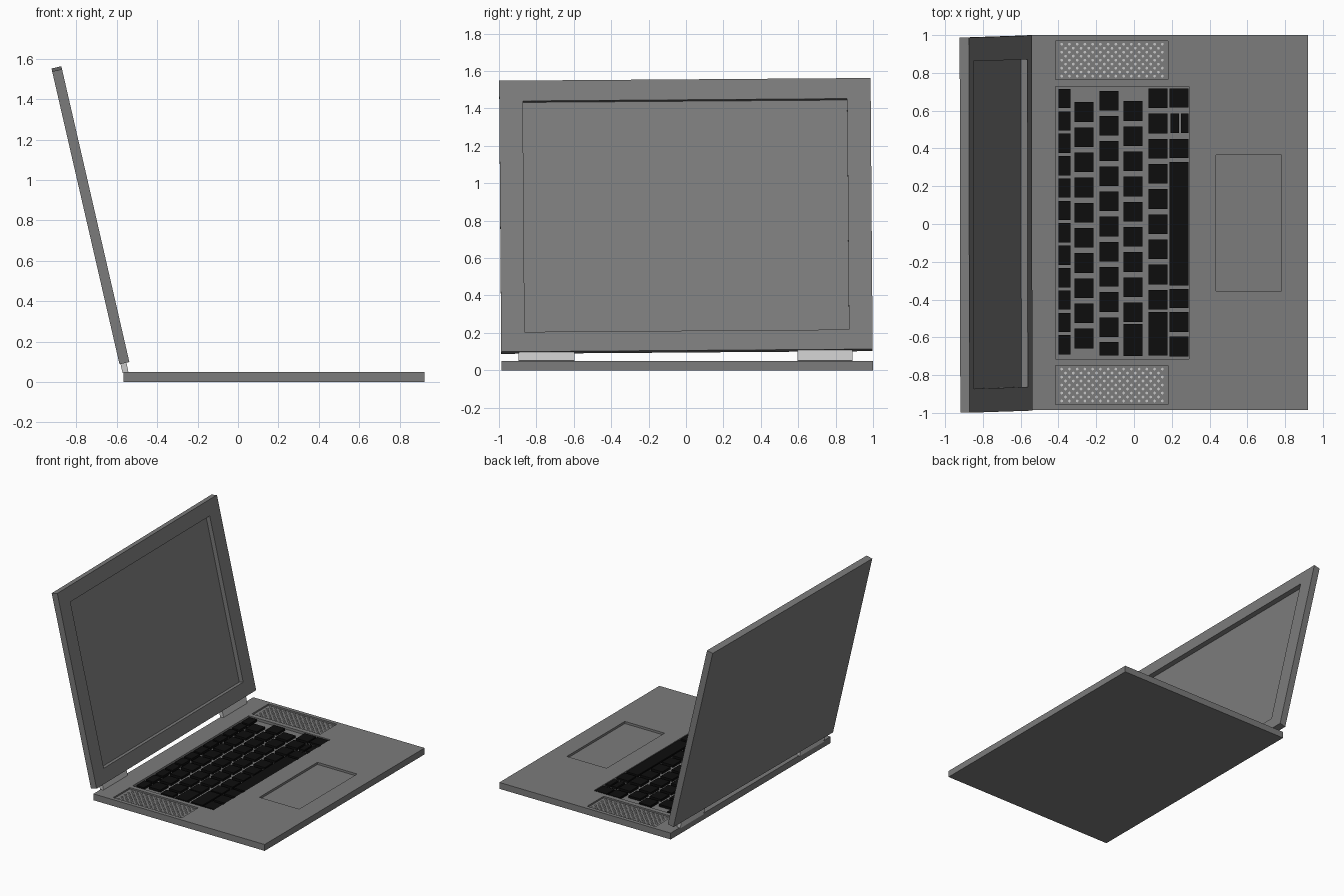
import bpy, bmesh, math
from mathutils import Matrix, Vector

if "Cube" in bpy.data.objects:
    bpy.data.objects.remove(bpy.data.objects["Cube"])


def material(name, v):
    m = bpy.data.materials.new(name)
    m.diffuse_color = (v, v, v, 1)
    m.use_nodes = True
    m.node_tree.nodes["Principled BSDF"].inputs["Base Color"].default_value = m.diffuse_color
    return m


GREY = material("case grey", 0.2)
BLACK = material("key black", 0.004)
LIGHT = material("light metal", 0.58)


def add_box(bm, x0, x1, y0, y1, z0, z1):
    mat = Matrix.Translation(((x0 + x1) / 2, (y0 + y1) / 2, (z0 + z1) / 2)) @ \
        Matrix.Diagonal((x1 - x0, y1 - y0, z1 - z0, 1))
    bmesh.ops.create_cube(bm, size=1, matrix=mat)


def finish(name, bm, mat, matrix=None):
    me = bpy.data.meshes.new(name)
    bm.to_mesh(me)
    bm.free()
    me.materials.append(mat)
    ob = bpy.data.objects.new(name, me)
    bpy.context.collection.objects.link(ob)
    if matrix:
        ob.matrix_world = matrix
    return ob


def boxes(name, dims, mat, matrix=None):
    bm = bmesh.new()
    for d in dims:
        add_box(bm, *d)
    return finish(name, bm, mat, matrix)


def cut(ob, pockets, matrix=None):
    """Sink rectangular pockets into a slab."""
    tool = boxes(ob.name + "_cutter", pockets, GREY, matrix)
    tool.hide_render = True
    mod = ob.modifiers.new("pockets", 'BOOLEAN')
    mod.operation = 'DIFFERENCE'
    mod.solver = 'EXACT'
    mod.object = tool
    bpy.context.view_layer.objects.active = ob
    bpy.ops.object.modifier_apply(modifier=mod.name)
    bpy.data.objects.remove(tool, do_unlink=True)


# Base slab with keyboard well, touchpad and two speaker pockets
TOP = 0.05
SPEAKERS = [(-0.415, 0.18, 0.765, 0.97), (-0.415, 0.18, -0.955, -0.75)]
base = boxes("base", [(-0.567, 0.922, -0.986, 1.0, 0, TOP)], GREY)
cut(base, [(-0.415, 0.292, -0.715, 0.727, 0.03, 0.1),
           (0.435, 0.78, -0.355, 0.365, 0.033, 0.1)] +
    [(*s, 0.038, 0.1) for s in SPEAKERS])

# Keys: x range, first key's far edge, pitch, count, key length
rows = [(-0.40, -0.335, 0.715, 0.1185, 12, 0.102),
        (-0.315, -0.215, 0.645, 0.1332, 10, 0.104),
        (-0.183, -0.083, 0.705, 0.1332, 10, 0.104),
        (-0.056, 0.045, 0.650, 0.1332, 9, 0.104),
        (0.077, 0.177, 0.717, 0.1332, 9, 0.104)]
keys = []
for x0, x1, start, pitch, count, size in rows:
    for i in range(count):
        y = start - i * pitch
        keys.append((x0, x1, y - size, y))
# Odd-sized keys, and the last row with the long bar
keys += [(-0.183, -0.083, -0.695, -0.625), (-0.056, 0.045, -0.70, -0.53),
         (0.077, 0.177, -0.695, -0.465)]
for y0, y1 in [(0.617, 0.717), (0.35, 0.45), (-0.325, 0.328),
               (-0.445, -0.345), (-0.573, -0.467), (-0.702, -0.595)]:
    keys.append((0.188, 0.289, y0, y1))
keys += [(0.193, 0.237, 0.482, 0.585), (0.25, 0.289, 0.482, 0.585)]
boxes("keys", [(*k, 0.029, 0.047) for k in keys], BLACK)

# Speaker grille dots in staggered rows
bm = bmesh.new()
for x0, x1, y0, y1 in SPEAKERS:
    for r in range(9):
        for c in range(14 - r % 2):
            x = x0 + 0.032 + 0.041 * c + 0.0205 * (r % 2)
            y = y0 + 0.018 + r * (y1 - y0 - 0.036) / 8
            bmesh.ops.create_cone(bm, cap_ends=True, segments=8, radius1=0.0075,
                                  radius2=0.0075, depth=0.008,
                                  matrix=Matrix.Translation((x, y, 0.041)))
finish("speaker_dots", bm, LIGHT)

# Leaning lid with sunken screen, turned very slightly in its plane
lean = Matrix.Translation((-0.588, 0.005, 0.095)) @ Matrix.Rotation(-0.226, 4, 'Y')
tilt = lean @ Matrix.Rotation(0.0075, 4, 'X')
lid = boxes("lid", [(0, 0.05, -0.993, 0.993, 0, 1.487)], GREY, tilt)
bpy.context.view_layer.update()
cut(lid, [(0.015, 0.1, -0.867, 0.867, 0.108, 1.375)], tilt)

# Two hinges between base and lid
for name, y0, y1 in [("hinge_near", -0.90, -0.60), ("hinge_far", 0.59, 0.885)]:
    boxes(name, [(0.005, 0.035, y0, y1, -0.052, 0.012)], LIGHT, lean)
